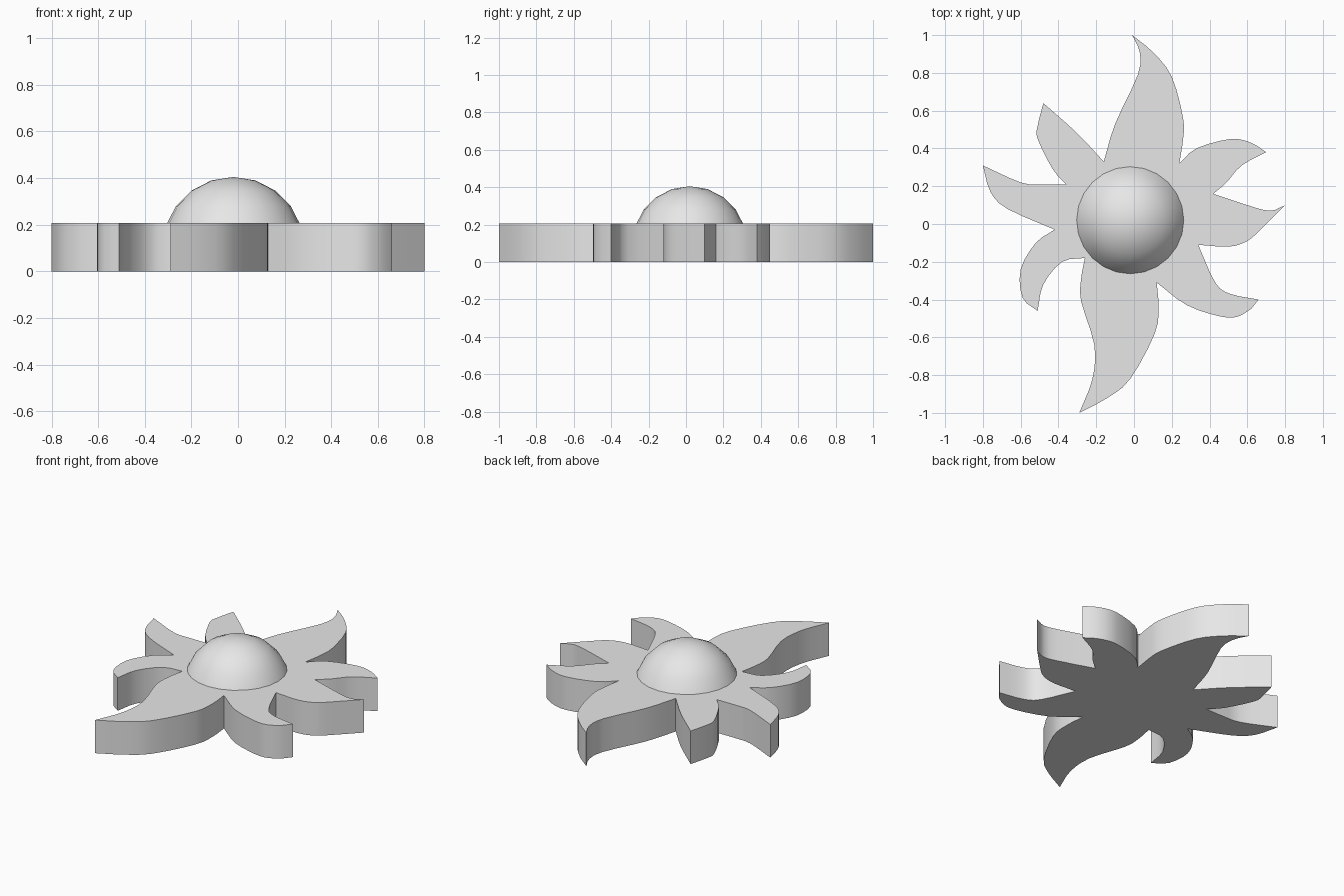
import bpy
import bmesh
import math
from mathutils import Matrix, Vector

default_cube = bpy.data.objects.get("Cube")
if default_cube:
    bpy.data.objects.remove(default_cube, do_unlink=True)

SLAB_HEIGHT = 0.207
DOME_RADIUS = 0.305
DOME_CENTRE = Vector((-0.02, 0.02, 0.1))
STEPS = 3

# Flame edges in hundredths, clockwise: each starts at a corner (valley or tip)
# and runs smoothly to the corner that starts the next edge.
FLAME_EDGES = [
    # back flame
    [(-16, 33), (-10, 53), (2, 79), (3, 91)],
    [(-1, 100), (10, 91), (20, 78), (26, 56), (26, 45)],
    # back left flame
    [(24, 32), (33, 40), (51, 45), (62, 43)],
    [(70, 38), (57, 31), (49, 22)],
    # left flame
    [(42, 16), (60, 10), (72, 7)],
    [(80, 10), (68, -2), (60, -9), (50, -12)],
    # front left flame, with a blunt tip
    [(34, -11), (43, -31), (51, -37)],
    [(66, -40)],
    [(62, -45), (55, -49), (46, -49), (28, -43)],
    # front flame
    [(12, -31), (13, -44), (11, -58), (-2, -82), (-14, -92)],
    [(-29, -100), (-22, -82), (-21, -64), (-28, -41), (-28, -29)],
    # front right flame
    [(-26, -18), (-38, -20), (-48, -32)],
    [(-51, -46), (-59, -39), (-60, -24), (-52, -10)],
    # right flame
    [(-42, -3), (-67, 8), (-76, 17)],
    [(-80, 31), (-60, 22), (-49, 21)],
    # back right flame
    [(-36, 21), (-43, 29), (-51, 45), (-51, 52)],
    [(-48, 64), (-30, 48)],
]


def smooth_edge(points):
    """Catmull-Rom points along one edge, leaving out its last corner."""
    pts = [Vector(p) / 100 for p in points]
    if len(pts) == 2:
        return pts[:1]
    pts = [2 * pts[0] - pts[1]] + pts + [2 * pts[-1] - pts[-2]]
    result = []
    for a, b, c, d in zip(pts, pts[1:], pts[2:], pts[3:]):
        for i in range(STEPS):
            t = i / STEPS
            result.append(b + (c - a) * t / 2
                          + (a - b * 2.5 + c * 2 - d / 2) * t ** 2
                          + (b * 1.5 - c * 1.5 + (d - a) / 2) * t ** 3)
    return result


def finish(name, bm, material):
    """Turn a bmesh into a named object with smooth curves and sharp edges."""
    bmesh.ops.recalc_face_normals(bm, faces=bm.faces)
    mesh = bpy.data.meshes.new(name)
    bm.to_mesh(mesh)
    bm.free()
    mesh.materials.append(material)
    obj = bpy.data.objects.new(name, mesh)
    bpy.context.collection.objects.link(obj)
    bpy.ops.object.select_all(action="DESELECT")
    obj.select_set(True)
    bpy.context.view_layer.objects.active = obj
    bpy.ops.object.shade_smooth_by_angle(angle=math.radians(30))
    return obj


# Material
grey = bpy.data.materials.new("light_grey")
grey.use_nodes = True
grey.diffuse_color = (0.8, 0.8, 0.8, 1)
grey.node_tree.nodes["Principled BSDF"].inputs["Base Color"].default_value = (0.8, 0.8, 0.8, 1)

# Flat slab of curling flames
outline = []
for edge, following in zip(FLAME_EDGES, FLAME_EDGES[1:] + FLAME_EDGES[:1]):
    outline += smooth_edge(edge + following[:1])
bm = bmesh.new()
base = bm.faces.new([bm.verts.new((p.x, p.y, 0)) for p in outline])
top = bmesh.ops.extrude_face_region(bm, geom=[base], use_keep_orig=True)
top_verts = [g for g in top["geom"] if isinstance(g, bmesh.types.BMVert)]
bmesh.ops.translate(bm, verts=top_verts, vec=(0, 0, SLAB_HEIGHT))
finish("flame_slab", bm, grey)

# Central dome: the part of a sphere above the slab
bm = bmesh.new()
bmesh.ops.create_uvsphere(bm, u_segments=24, v_segments=10, radius=DOME_RADIUS,
                          matrix=Matrix.Translation(DOME_CENTRE))
bmesh.ops.bisect_plane(bm, geom=bm.verts[:] + bm.edges[:] + bm.faces[:],
                       plane_co=(0, 0, SLAB_HEIGHT - 0.01), plane_no=(0, 0, 1),
                       clear_inner=True)
finish("centre_dome", bm, grey)
